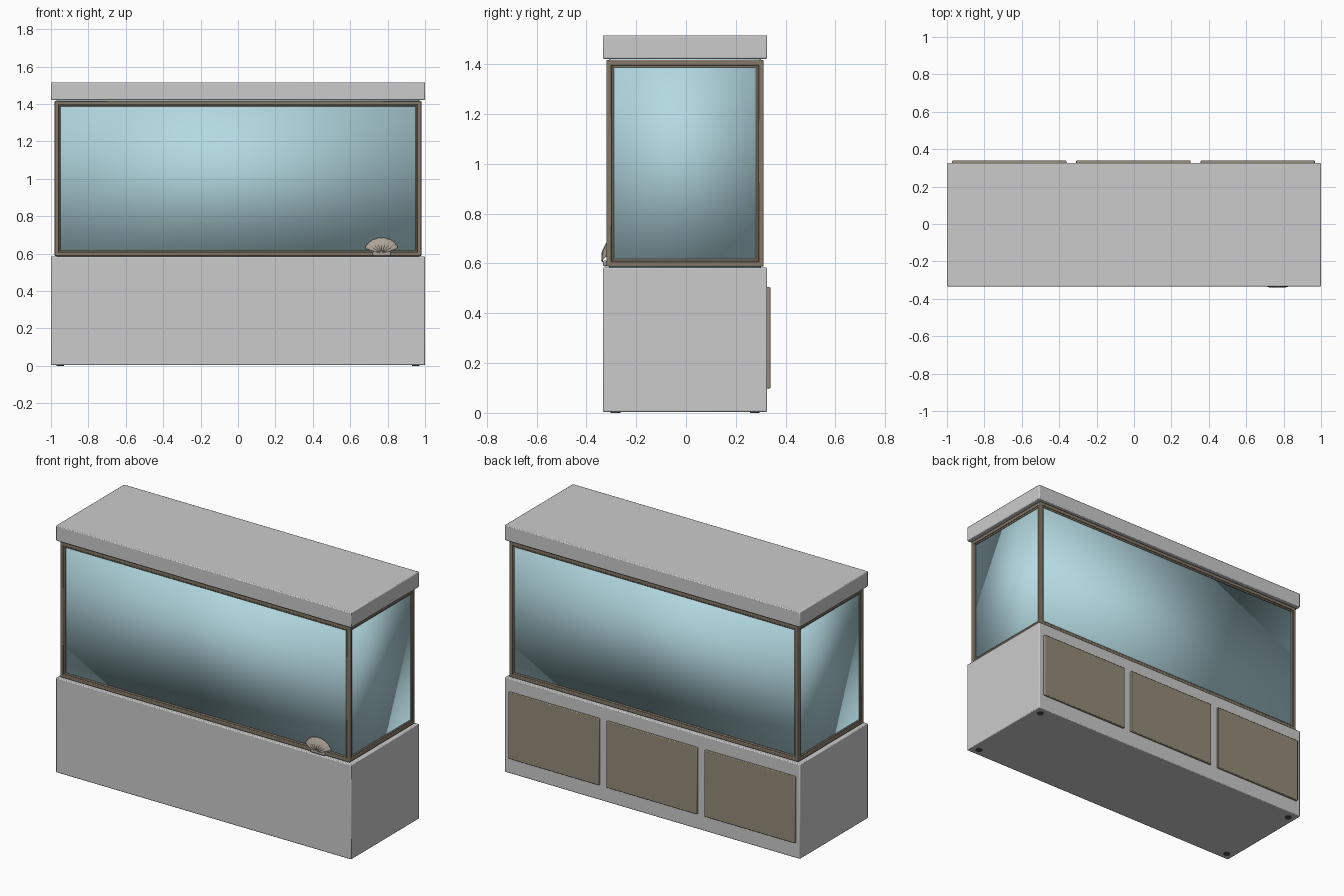
import bpy, bmesh
from math import sin, cos, pi

if "Cube" in bpy.data.objects:
    bpy.data.objects.remove(bpy.data.objects["Cube"])


def material(name, rgb):
    m = bpy.data.materials.new(name)
    m.diffuse_color = (*rgb, 1)
    m.use_nodes = True
    m.node_tree.nodes["Principled BSDF"].inputs["Base Color"].default_value = m.diffuse_color
    return m


glass_mat = material("aqua_glass", (0.45, 0.69, 0.75))
frame_mat = material("brown_trim", (0.23, 0.19, 0.14))
door_mat = material("tan_panel", (0.30, 0.26, 0.19))
shell_mat = material("shell_stone", (0.42, 0.37, 0.31))
feet_mat = material("dark_rubber", (0.08, 0.08, 0.08))


def box(name, x, y, z, mat=None, bevel=0.005):
    bpy.ops.mesh.primitive_cube_add(
        size=1, location=[(a + b) / 2 for a, b in (x, y, z)])
    ob = bpy.context.object
    ob.name = name
    ob.scale = [b - a for a, b in (x, y, z)]
    bpy.ops.object.transform_apply(location=False, rotation=False, scale=True)
    if bevel:
        mod = ob.modifiers.new("bevel", 'BEVEL')
        mod.width, mod.segments = bevel, 2
        bpy.ops.object.shade_smooth_by_angle()
    if mat:
        ob.data.materials.append(mat)
    return ob


Y0, Y1 = -0.334, 0.326      # cabinet front and back
YC = (Y0 + Y1) / 2

# Cabinet and hood
box("cabinet", (-1, 1), (Y0, Y1), (0.004, 0.584))
box("hood", (-1, 1), (Y0, Y1), (1.422, 1.516))

# Feet under the cabinet corners
for sx in (-1, 1):
    for sy in (-1, 1):
        bpy.ops.mesh.primitive_cylinder_add(
            vertices=24, radius=0.02, depth=0.01,
            location=(sx * 0.95, YC + sy * 0.28, 0.005))
        foot = bpy.context.object
        foot.name = "foot"
        foot.data.materials.append(feet_mat)
        bpy.ops.object.shade_smooth_by_angle()

# Three service doors on the back
for i in (-1, 0, 1):
    c = i * 0.664 - 0.003
    box("back_door", (c - 0.306, c + 0.306), (0.32, 0.339), (0.098, 0.505),
        door_mat, 0.004)

# Water tank body, smooth shaded across its corners
tank = box("tank_glass", (-0.97, 0.97), (YC - 0.306, YC + 0.306),
           (0.584, 1.422), glass_mat, 0)
bpy.ops.object.shade_smooth()


# Tank frame: twelve edge bars per layer, the inner layer slightly recessed
def tank_frame(name, hx, hy, z0, z1, t):
    for z in (z0, z1 - t):
        for s in (-1, 1):
            ys = sorted((YC + s * hy, YC + s * (hy - t)))
            box(name + "_long_rail", (-hx, hx), ys, (z, z + t), frame_mat, 0.004)
            xs = sorted((s * hx, s * (hx - t)))
            box(name + "_side_rail", xs, (YC - hy, YC + hy), (z, z + t),
                frame_mat, 0.004)
    for sx in (-1, 1):
        for sy in (-1, 1):
            box(name + "_post", sorted((sx * hx, sx * (hx - t))),
                sorted((YC + sy * hy, YC + sy * (hy - t))), (z0, z1),
                frame_mat, 0.004)


tank_frame("outer_frame", 0.98, 0.316, 0.587, 1.417, 0.022)
tank_frame("inner_frame", 0.975, 0.311, 0.592, 1.412, 0.026)

# Scallop shell ornament: ribbed fan, domed towards the front
bm = bmesh.new()
N, R = 48, 8
hx, hz = 0.768, 0.603
rows = []
for j in range(R + 1):
    t = j / R
    row = []
    for i in range(N + 1):
        u = i / N
        a = pi * (0.06 + 0.88 * u)
        rib = abs(sin(u * pi * 8))
        k = t * (0.97 + 0.03 * rib)
        row.append(bm.verts.new((
            hx + 0.09 * cos(a) * k, 
            -0.319 - (0.019 + 0.002 * rib) * sin(pi * min(1, 0.2 + 0.8 * t)),
            hz + (0.012 * t + 0.071 * sin(a)) * k)))
    rows.append(row)
for a, b in zip(rows, rows[1:]):
    for i in range(N):
        bm.faces.new((a[i], a[i + 1], b[i + 1], b[i]))
bmesh.ops.remove_doubles(bm, verts=bm.verts, dist=0.00001)
bmesh.ops.holes_fill(bm, edges=[e for e in bm.edges if e.is_boundary])
bmesh.ops.recalc_face_normals(bm, faces=bm.faces)
me = bpy.data.meshes.new("shell_fan")
bm.to_mesh(me)
bm.free()
fan = bpy.data.objects.new("shell_fan", me)
bpy.context.collection.objects.link(fan)
me.materials.append(shell_mat)
bpy.ops.object.select_all(action='DESELECT')
fan.select_set(True)
bpy.context.view_layer.objects.active = fan
bpy.ops.object.shade_smooth_by_angle()

# Shell hinge at the bottom
box("shell_hinge", (0.72, 0.816), (-0.333, -0.318), (0.588, 0.612), shell_mat, 0.006)
